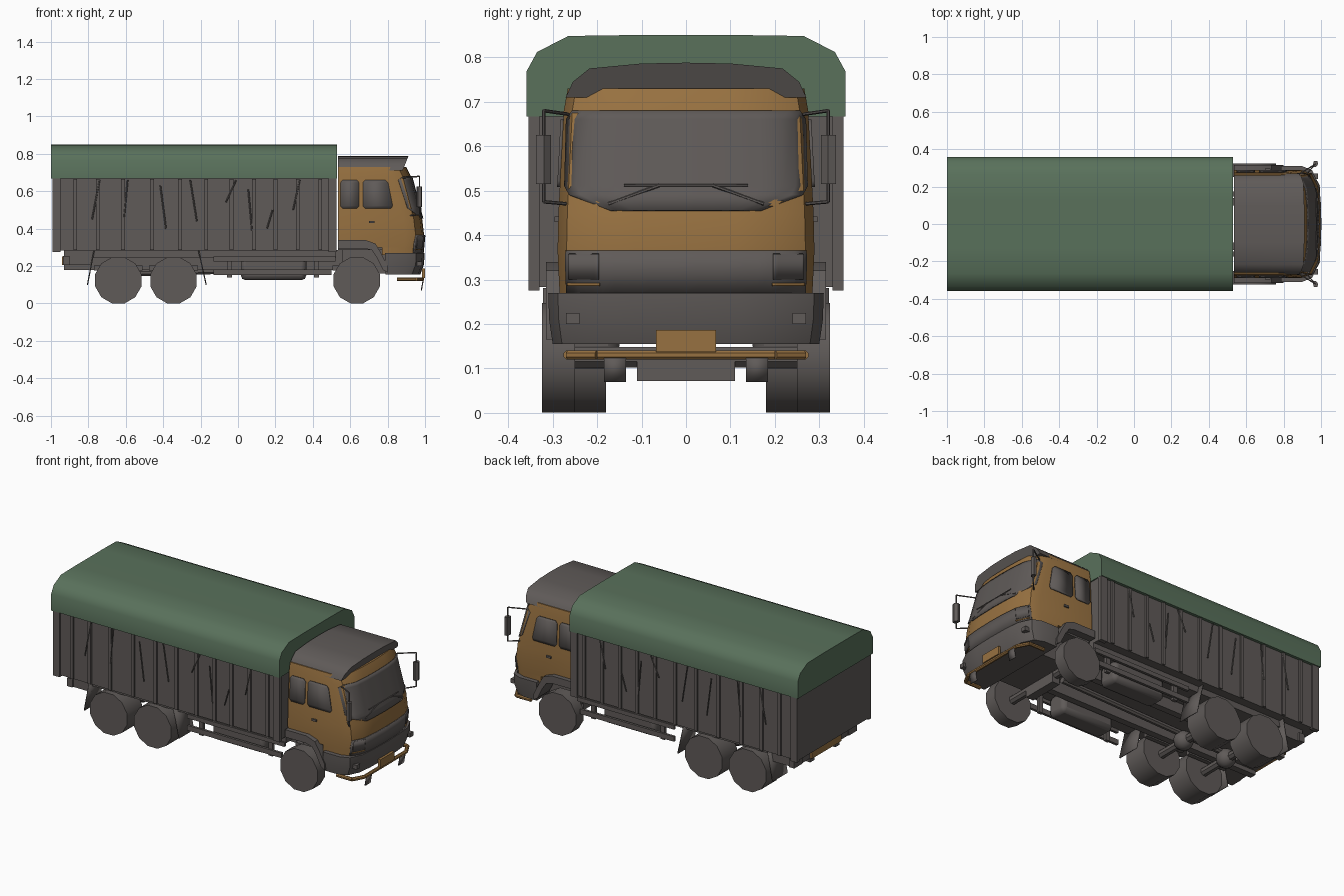
import bpy, bmesh, math
from mathutils import Vector

old = bpy.data.objects.get("Cube")
if old:
    bpy.data.objects.remove(old)


def material(name, rgb):
    m = bpy.data.materials.new(name)
    m.use_nodes = True
    m.diffuse_color = (*rgb, 1)
    m.node_tree.nodes["Principled BSDF"].inputs["Base Color"].default_value = (*rgb, 1)
    return m


GREY = material("dark_grey", (0.115, 0.103, 0.098))
ORANGE = material("ochre_paint", (0.31, 0.165, 0.052))
GREEN = material("green_canvas", (0.1, 0.165, 0.105))


def finish(name, bm, mat, angle=35):
    bmesh.ops.recalc_face_normals(bm, faces=bm.faces)
    me = bpy.data.meshes.new(name)
    bm.to_mesh(me)
    bm.free()
    me.materials.append(mat)
    me.shade_smooth()
    me.set_sharp_from_angle(angle=math.radians(angle))
    ob = bpy.data.objects.new(name, me)
    bpy.context.collection.objects.link(ob)
    return ob


def loft(name, rings, mat, angle=35):
    """Closed rings of equal length, bridged and capped."""
    bm = bmesh.new()
    vs = [[bm.verts.new(p) for p in r] for r in rings]
    n = len(rings[0])
    for a, b in zip(vs, vs[1:]):
        for i in range(n):
            j = (i + 1) % n
            bm.faces.new((a[i], a[j], b[j], b[i]))
    bm.faces.new(vs[0])
    bm.faces.new(vs[-1])
    return finish(name, bm, mat, angle)


def box(name, x, y, z, mat=GREY):
    corners = [(x[0], y[0]), (x[1], y[0]), (x[1], y[1]), (x[0], y[1])]
    return loft(name, [[(a, b, h) for a, b in corners] for h in z], mat)


def rod(name, p, q, r, mat=GREY, sides=6):
    p, q = Vector(p), Vector(q)
    turn = (q - p).to_track_quat('Z', 'Y')
    angles = [(i + 0.5) * 2 * math.pi / sides for i in range(sides)]
    return loft(name, [[c + turn @ Vector((r * math.cos(a), r * math.sin(a), 0)) for a in angles]
                       for c in (p, q)], mat)


def sheet(name, grid, mat):
    """Thin plate from a grid of points."""
    bm = bmesh.new()
    vs = [[bm.verts.new(p) for p in row] for row in grid]
    for a, b in zip(vs, vs[1:]):
        for i in range(len(a) - 1):
            bm.faces.new((a[i], a[i + 1], b[i + 1], b[i]))
    ob = finish(name, bm, mat)
    mod = ob.modifiers.new("thickness", 'SOLIDIFY')
    mod.thickness, mod.offset = 0.006, 0
    return ob


def lerp_table(table, t):
    for a, b in zip(table, table[1:]):
        if t <= b[0]:
            f = (t - a[0]) / (b[0] - a[0])
            return [u + f * (v - u) for u, v in zip(a[1:], b[1:])]
    return list(table[-1][1:])


# Cab shell: height -> front x and half width; nose curve across the width
CAB = [(0.26, 0.985, 0.284), (0.365, 0.995, 0.289), (0.45, 0.985, 0.287),
       (0.68, 0.925, 0.275), (0.73, 0.9, 0.266)]
NOSE = [(0, 0), (0.4, -0.003), (0.7, -0.012), (0.93, -0.045), (1, -0.1)]


def plan(z, back, front, w):
    half = [(front + d, u * w, z) for u, d in NOSE] + [(back, w, z)]
    return half + [(x, -y, z) for x, y, _ in reversed(half[1:])]


def nose_x(y, z):
    front, w = lerp_table(CAB, z)
    return front + lerp_table(NOSE, min(abs(y) / w, 1))[0]


loft("cab_body", [plan(z, 0.535, *lerp_table(CAB, z)) for z in (0.3, 0.365, 0.45, 0.68, 0.73)], ORANGE)
loft("cab_lower_body", [plan(z, 0.77, *lerp_table(CAB, z)) for z in (0.26, 0.3)], ORANGE)
loft("bumper", [plan(0.155, 0.79, 0.975, 0.3), plan(0.21, 0.785, 0.995, 0.308),
                plan(0.27, 0.785, 0.997, 0.31)], GREY)

# Roof cap with overhanging visor
ROOF = [(0.268, 0.71), (0.252, 0.745), (0.215, 0.775), (0.1, 0.786), (0, 0.788)]
roof = ROOF + [(-y, z) for y, z in reversed(ROOF[:-1])]
loft("cab_roof", [[(0.535, y, z) for y, z in roof],
                  [(0.88 + (z - 0.71) * 0.4, y * 1.01, z) for y, z in roof]], GREY)


# Plates on the curved nose
def nose_plate(name, rows, mat, y0=0.0, proud=0.004):
    grid = []
    for z, hw in rows:
        ys = [y0 + hw * (i / 10 - 1) for i in range(21)]
        grid.append([(nose_x(y, z) + proud, y, z) for y in ys])
    sheet(name, grid, mat)


nose_plate("windscreen", [(0.455, 0.17), (0.49, 0.262), (0.51, 0.272), (0.66, 0.268), (0.68, 0.255)], GREY)
nose_plate("grille", [(0.27, 0.268), (0.32, 0.27), (0.365, 0.27)], GREY)
for y in (-0.23, 0.23):
    nose_plate("indicator_strip", [(0.286, 0.036), (0.292, 0.036)], ORANGE, y, 0.008)
    nose_plate("headlight", [(0.3, 0.034), (0.358, 0.034)], GREY, y, 0.007)

# Number plate, bull bar, wipers
box("front_plate", (0.985, 1.0), (-0.067, 0.067), (0.137, 0.186), ORANGE)
bar = [(0.85, -0.265), (0.95, -0.265), (0.985, -0.2), (0.985, 0.2), (0.95, 0.265), (0.85, 0.265)]
for (xa, ya), (xb, yb) in zip(bar, bar[1:]):
    rod("bull_bar", (xa, ya, 0.13), (xb, yb, 0.13), 0.011, ORANGE, 8)
rod("wiper_blade", (0.976, -0.14, 0.512), (0.976, 0.14, 0.512), 0.003)

for s in (-1, 1):
    # Side windows and door handle
    for x0, x1, slope in ((0.545, 0.65, 0), (0.665, 0.832, 0.2)):
        rows = [(0.508, 0.014), (0.522, 0.002), (0.645, 0.002), (0.66, 0.014)]
        grid = []
        for z, inset in rows:
            y = s * (lerp_table(CAB, z)[1] + 0.003)
            grid.append([(x0 + inset, y, z), (x1 - inset - slope * (z - 0.508), y, z)])
        sheet("side_window", grid, GREY)
    box("door_handle", (0.7, 0.73), (s * 0.28, s * 0.296), (0.43, 0.442))

    # Wheel arch flare
    arch = [(0.535, 0.34), (0.68, 0.34), (0.735, 0.32), (0.765, 0.27), (0.8, 0.2), (0.8, 0.165),
            (0.775, 0.18), (0.74, 0.25), (0.715, 0.285), (0.675, 0.295), (0.535, 0.295)]
    loft("wheel_arch", [[(x, s * y, z) for x, z in arch] for y in (0.2, 0.315)], GREY)
    box("fog_light", (0.9, 0.985), (s * 0.24, s * 0.27), (0.2, 0.225))
    rod("wiper_arm", (0.975, s * 0.175, 0.47), (0.977, s * 0.06, 0.512), 0.004)
    sheet("nose_flap", [[(0.99, s * 0.135, 0.125), (0.99, s * 0.185, 0.125)],
                        [(0.98, s * 0.135, 0.07), (0.98, s * 0.185, 0.07)]], GREY)

    # Mirror on its two arms
    body = [(0.955, 0.308), (0.972, 0.304), (0.985, 0.32), (0.98, 0.338), (0.962, 0.338)]
    loft("mirror", [[(x, s * y, z) for x, y in body] for z in (0.515, 0.625)], GREY)
    for z, zroot, xroot in ((0.68, 0.672, 0.88), (0.475, 0.47, 0.92)):
        rod("mirror_arm", (xroot, s * 0.265, zroot), (0.97, s * 0.32, z), 0.004)
        rod("mirror_stay", (0.97, s * 0.32, z), (0.97, s * 0.32, 0.57), 0.004)

    # Cargo side ribs, corner posts and tie ropes
    for x in (-0.87, -0.75, -0.615, -0.46, -0.31, -0.17, -0.035, 0.085, 0.2, 0.32, 0.44):
        box("side_rib", (x - 0.01, x + 0.01), (s * 0.335, s * 0.352), (0.285, 0.665))
    for x in (-0.97, 0.505):
        box("corner_post", (x - 0.022, x + 0.022), (s * 0.33, s * 0.354), (0.275, 0.67))
    for x, dx, z0, z1 in ((-0.78, 0.04, 0.45, 0.66), (-0.61, 0.02, 0.45, 0.66), (-0.385, -0.03, 0.4, 0.63),
                          (-0.22, -0.035, 0.44, 0.66), (-0.065, 0.055, 0.54, 0.66),
                          (0.075, -0.02, 0.39, 0.61), (0.155, 0.03, 0.4, 0.5), (0.295, 0.035, 0.5, 0.66)):
        rod("tie_rope", (x, s * 0.351, z0), (x + dx, s * 0.351, z1), 0.004)

    # Side guard, its hangers and the tank behind it
    box("guard_rail_low", (-0.13, 0.5), (s * 0.285, s * 0.3), (0.152, 0.182))
    box("guard_rail_high", (-0.13, 0.52), (s * 0.285, s * 0.3), (0.225, 0.25))
    for x in (-0.045, 0.42):
        box("guard_hanger", (x - 0.014, x + 0.014), (s * 0.27, s * 0.29), (0.14, 0.285))
    tank = box("tank", (0.015, 0.365), (s * 0.15, s * 0.275), (0.125, 0.25))
    bev = tank.modifiers.new("round_edges", 'BEVEL')
    bev.width, bev.segments = 0.025, 2

    # Chassis rail and rear lamp
    box("chassis_rail", (-0.93, 0.95), (s * 0.1, s * 0.14), (0.18, 0.285))
    box("rear_lamp", (-0.935, -0.9), (s * 0.22, s * 0.3), (0.205, 0.255))

    # Mudflaps
    for top, low in ((-0.77, -0.805), (-0.21, -0.17)):
        sheet("mudflap", [[(top, s * 0.18, 0.28), (top, s * 0.322, 0.28)],
                          [(low, s * 0.18, 0.1), (low, s * 0.322, 0.1)]], GREY)

    # Wheels, twin width at the rear
    for name, x, inner in (("front_wheel", 0.635, 0.25), ("middle_wheel", -0.345, 0.18),
                           ("rear_wheel", -0.64, 0.18)):
        rod(name, (x, s * inner, 0.124), (x, s * 0.324, 0.124), 0.128, GREY, 12)
        rod("leaf_spring", (x - 0.13, s * 0.16, 0.19), (x + 0.13, s * 0.16, 0.19), 0.018, GREY, 4)

# Axles
box("front_axle", (0.61, 0.66), (-0.11, 0.11), (0.072, 0.13))
for x in (0.635, -0.345, -0.64):
    rod("axle", (x, -0.26, 0.125), (x, 0.26, 0.125), 0.025, GREY, 8)
for x in (-0.345, -0.64):
    bm = bmesh.new()
    bmesh.ops.create_uvsphere(bm, u_segments=12, v_segments=8, radius=0.055)
    finish("axle_housing", bm, GREY).location = (x, 0, 0.13)
rod("drive_shaft", (-0.64, 0, 0.16), (0.5, 0, 0.19), 0.018, GREY, 8)

# Underframe, rear bar and cab floor
box("subframe", (-0.93, 0.525), (-0.29, 0.29), (0.245, 0.285))
box("rear_cross_member", (-0.93, -0.78), (-0.29, 0.29), (0.205, 0.25))
box("rear_plate", (-0.942, -0.93), (-0.14, 0.14), (0.205, 0.25), ORANGE)
box("engine_block", (0.56, 0.95), (-0.18, 0.18), (0.16, 0.3))
box("cab_floor", (0.535, 0.79), (-0.27, 0.27), (0.285, 0.31))

# Cargo body and canvas cover
box("cargo_body", (-0.99, 0.522), (-0.342, 0.342), (0.283, 0.7))
half = [(0.359, 0.667), (0.359, 0.768), (0.335, 0.812), (0.265, 0.848), (0.13, 0.85)]
cover = half + [(-y, z) for y, z in reversed(half)]
loft("canvas_cover", [[(x, y, z) for y, z in cover] for x in (-1, 0.528)], GREEN, 50)
